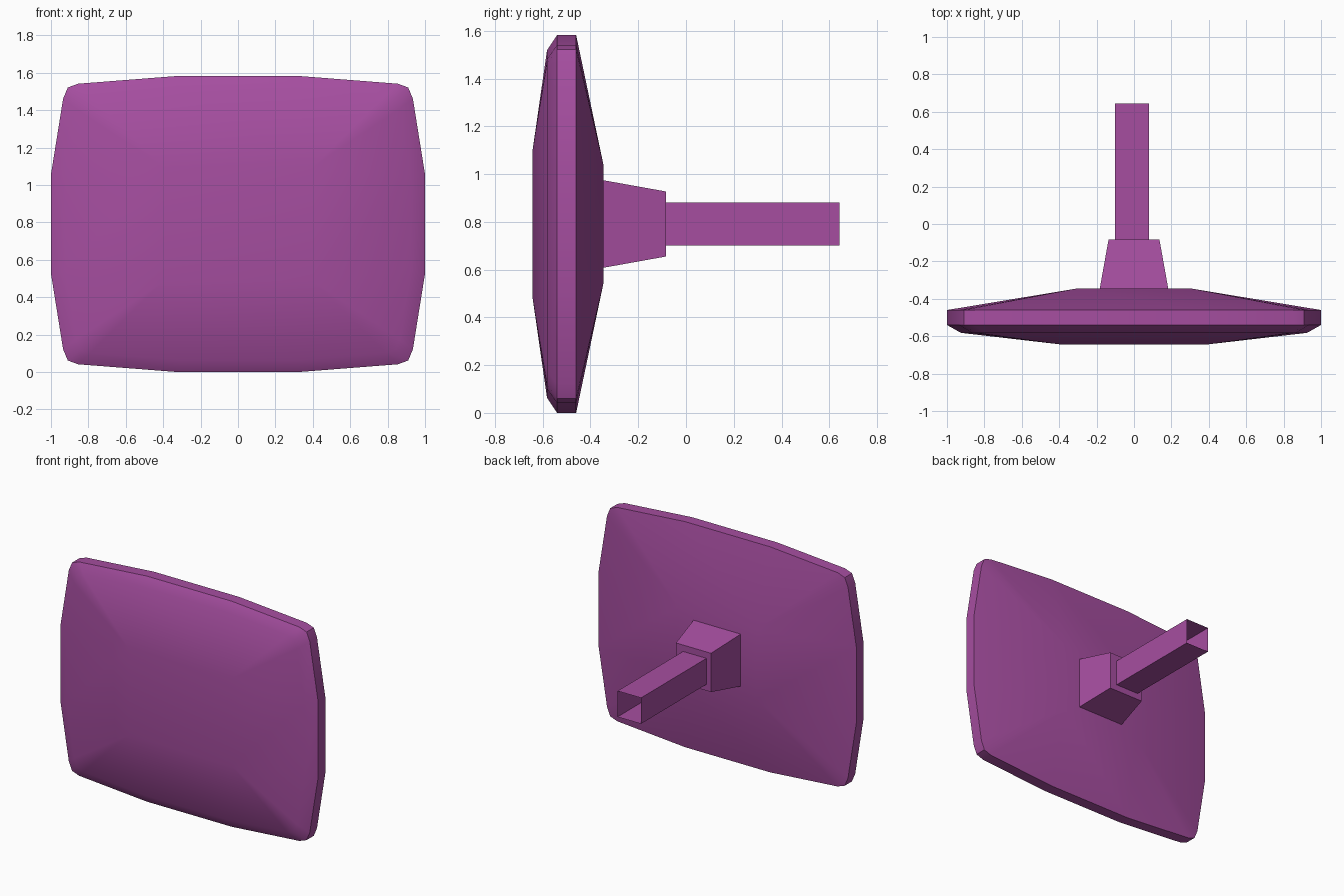
import bpy, bmesh, math

cube = bpy.data.objects.get("Cube")
if cube:
    bpy.data.objects.remove(cube, do_unlink=True)

MID_Z = 0.791

purple = bpy.data.materials.new("purple")
purple.use_nodes = True
purple.diffuse_color = (0.38, 0.076, 0.352, 1)
purple.node_tree.nodes["Principled BSDF"].inputs["Base Color"].default_value = purple.diffuse_color


def mirrored_loop(quarter):
    """Turn one quarter of an outline into a full counter-clockwise loop."""
    loop = []
    for sx, sz in ((1, 1), (-1, 1), (-1, -1), (1, -1)):
        points = [(sx * x, sz * z) for x, z in quarter]
        loop += points if sx * sz > 0 else points[::-1]
    return loop


def loft(name, sections, x_shift=0, caps=(True, True)):
    """Join (y, loop) sections; a larger loop fans onto a smaller one."""
    bm = bmesh.new()
    rings = [[bm.verts.new((x + x_shift, y, z + MID_Z)) for x, z in loop]
             for y, loop in sections]
    for a, b in zip(rings, rings[1:]):
        n = max(len(a), len(b))
        for i in range(n):
            j = (i + 1) % n
            corners = [a[i * len(a) // n], a[j * len(a) // n],
                       b[j * len(b) // n], b[i * len(b) // n]]
            bm.faces.new(list(dict.fromkeys(corners)))
    for ring, cap in zip((rings[0], rings[-1]), caps):
        if cap:
            bm.faces.new(ring)
    bmesh.ops.recalc_face_normals(bm, faces=bm.faces)
    mesh = bpy.data.meshes.new(name)
    bm.to_mesh(mesh)
    bm.free()
    mesh.materials.append(purple)
    obj = bpy.data.objects.new(name, mesh)
    bpy.context.collection.objects.link(obj)
    return obj


def rect(half_x, half_z):
    return mirrored_loop([(half_x, half_z)])


# Pillow-shaped pad: flat centre, soft front, straight rim, sloping back
outline = mirrored_loop([(1, 0.265), (0.935, 0.67), (0.91, 0.73),
                         (0.855, 0.75), (0.33, 0.791)])
front_edge = [(x * 0.925, z * 0.92) for x, z in outline]
pad = loft("pad", [(-0.643, rect(0.4, 0.305)), (-0.582, front_edge),
                   (-0.54, outline), (-0.46, outline),
                   (-0.345, rect(0.305, 0.245))])
bpy.ops.object.select_all(action='DESELECT')
pad.select_set(True)
bpy.context.view_layer.objects.active = pad
bpy.ops.object.shade_smooth_by_angle(angle=math.radians(35))

# Tapered socket behind the pad
loft("socket", [(-0.345, rect(0.183, 0.183)), (-0.083, rect(0.136, 0.136))],
     caps=(False, True))

# Hollow square post, open at the back end
loft("post", [(-0.083, rect(0.091, 0.091)), (0.643, rect(0.091, 0.091))],
     x_shift=-0.01, caps=(False, False))
